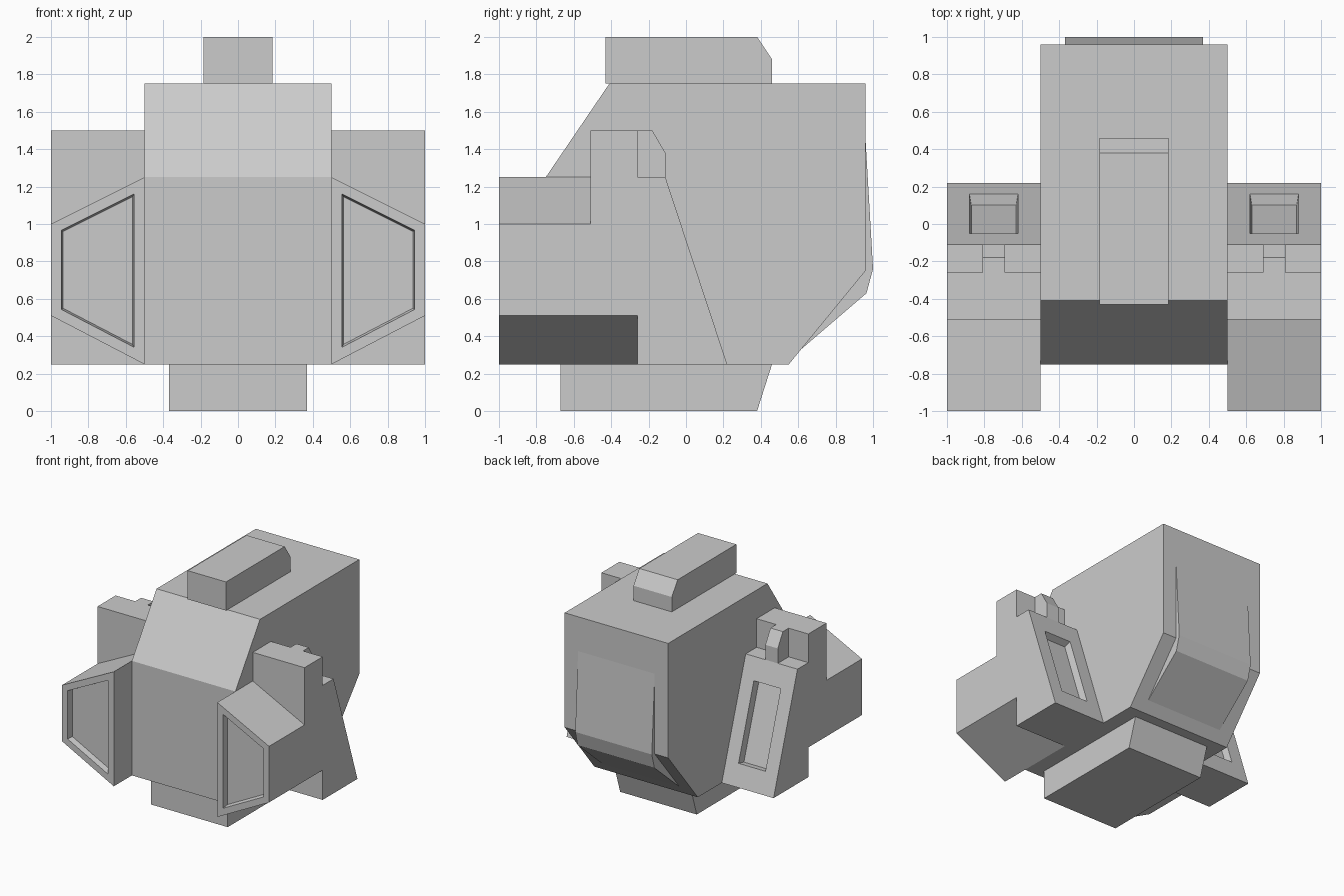
import bpy, bmesh
from mathutils import Vector

if "Cube" in bpy.data.objects:
    bpy.data.objects.remove(bpy.data.objects["Cube"])


def prism(name, pts, axis, a, b, mirror=False, recess=None):
    """Extrude a profile along x (points are y,z) or y (points are x,z).
    recess = (facing direction, margin, lengthwise scale, depth)"""
    def place(p, t):
        return (t, p[0], p[1]) if axis == 'x' else (p[0], t, p[1])
    bm = bmesh.new()
    n = len(pts)
    lo = [bm.verts.new(place(p, a)) for p in pts]
    hi = [bm.verts.new(place(p, b)) for p in pts]
    bm.faces.new(lo)
    bm.faces.new(hi[::-1])
    for i in range(n):
        j = (i + 1) % n
        bm.faces.new((lo[i], hi[i], hi[j], lo[j]))
    bmesh.ops.recalc_face_normals(bm, faces=bm.faces)
    if recess:
        direction, margin, stretch, depth = recess
        d = Vector(direction).normalized()
        face = max(bm.faces, key=lambda f: (round(f.normal.dot(d), 2), f.calc_area()))
        bmesh.ops.inset_individual(bm, faces=[face], thickness=margin, use_even_offset=True)
        c = face.calc_center_median()
        for v in face.verts:
            v.co.y = c.y + (v.co.y - c.y) * stretch
            v.co.z = c.z + (v.co.z - c.z) * stretch
        bmesh.ops.inset_individual(bm, faces=[face], thickness=0.01, depth=-depth,
                                   use_even_offset=True)
    me = bpy.data.meshes.new(name)
    bm.to_mesh(me)
    bm.free()
    ob = bpy.data.objects.new(name, me)
    bpy.context.collection.objects.link(ob)
    if mirror:
        ob.modifiers.new("Mirror", 'MIRROR').use_mirror_merge = False
    return ob


# Central hull
prism("main_body", [(-0.75, 0.25), (-0.75, 1.25), (-0.41, 1.75), (0.96, 1.75),
                    (0.96, 0.75), (0.55, 0.25)], 'x', -0.5, 0.5)

# Wedge plate bent around the lower back
prism("back_plate", [(0.95, 1.45), (0.96, 1.45), (1.0, 0.76), (0.965, 0.63),
                     (0.58, 0.30), (0.57, 0.31), (0.93, 0.76)], 'x', -0.37, 0.37)

# Ridge on top and foot block below
prism("top_ridge", [(-0.43, 1.75), (-0.43, 2.0), (0.38, 2.0), (0.46, 1.88),
                    (0.46, 1.75)], 'x', -0.185, 0.185)
prism("base_block", [(-0.67, 0.0), (-0.67, 0.25), (0.46, 0.25), (0.38, 0.0)],
      'x', -0.37, 0.37)

# Side pods with recessed front panel
prism("side_pod", [(0.5, 0.25), (0.5, 1.25), (1.0, 1.0), (1.0, 0.51)],
      'y', -1.0, -0.26, True, ((0, -1, 0), 0.055, 1.0, 0.05))

# Raised rear housings with sloped, recessed back
prism("side_housing", [(-0.51, 1.0), (-0.51, 1.5), (-0.26, 1.5), (-0.26, 1.25),
                       (-0.11, 1.25), (0.22, 0.25), (-0.26, 0.25), (-0.26, 1.0)],
      'x', 0.5, 1.0, True, ((0, 1, 0.33), 0.12, 0.83, 0.06))

# Narrow fin behind each housing top
prism("housing_fin", [(-0.26, 1.25), (-0.26, 1.5), (-0.18, 1.5), (-0.11, 1.38),
                      (-0.11, 1.25)], 'x', 0.69, 0.81, True)
